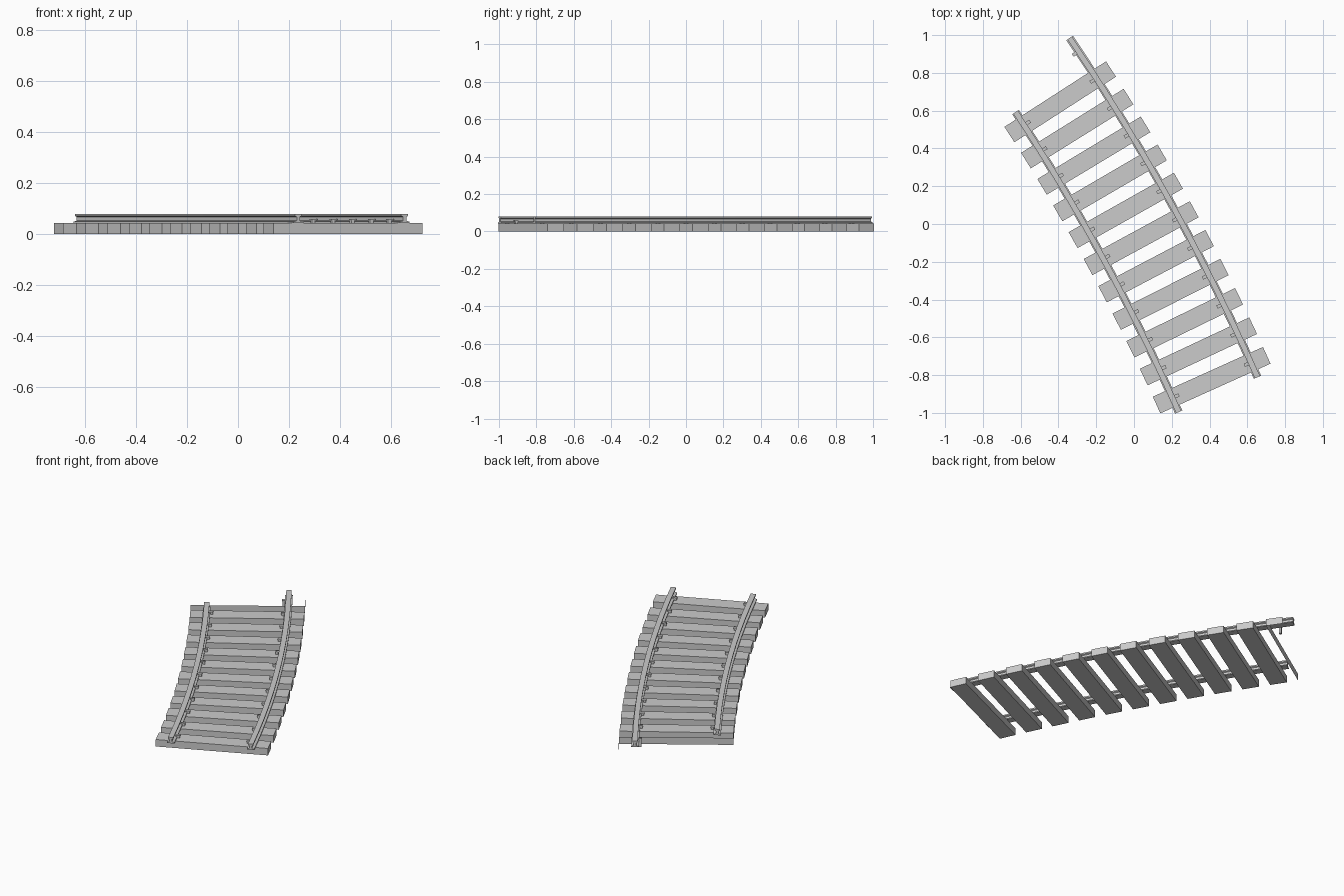
import bpy, bmesh, math

if "Cube" in bpy.data.objects:
    bpy.data.objects.remove(bpy.data.objects["Cube"])

# Track follows a gentle arc: polar layout (radius r, angle a) about CENTRE
R = 11.27
STEP = 0.0149                      # angle between sleepers
A0 = math.radians(24.28)           # angle of the first sleeper
CX, CY = -9.862, -5.461
HALF_GAUGE = 0.228


def frame(a, r, t, z):
    """Point at radius r on angle a, moved t along the track."""
    c, s = math.cos(a), math.sin(a)
    return (CX + r * c - t * s, CY + r * s + t * c, z)


def make(name, bm):
    bmesh.ops.recalc_face_normals(bm, faces=bm.faces)
    me = bpy.data.meshes.new(name)
    bm.to_mesh(me)
    bm.free()
    ob = bpy.data.objects.new(name, me)
    bpy.context.collection.objects.link(ob)
    return ob


def box(bm, a, r0, r1, t0, t1, z0, z1):
    v = [bm.verts.new(frame(a, r, t, z))
         for z in (z0, z1) for r, t in ((r0, t0), (r1, t0), (r1, t1), (r0, t1))]
    for f in ((3, 2, 1, 0), (4, 5, 6, 7), (0, 1, 5, 4), (1, 2, 6, 5), (2, 3, 7, 6), (3, 0, 4, 7)):
        bm.faces.new([v[i] for i in f])


# Wooden sleepers
HL, HW, TOP = 0.32, 0.0485, 0.043
for i in range(11):
    bm = bmesh.new()
    box(bm, A0 + i * STEP, R - HL, R + HL, -HW, HW, 0, TOP)
    make(f"sleeper_{i + 1}", bm)

# Unfinished last sleeper: only its inner side and one end board
bm = bmesh.new()
a = A0 + 11 * STEP
lo, hi = [[bm.verts.new(frame(a, r, t, z))
           for r, t in ((R - HL, -HW), (R + HL, -HW), (R + HL, HW))] for z in (0, TOP)]
for k in range(2):
    bm.faces.new((lo[k], lo[k + 1], hi[k + 1], hi[k]))
make("sleeper_end_boards", bm)

# Rails: flanged profile swept along the arc, one section per sleeper
half = [(0.021, 0.043), (0.021, 0.049), (0.007, 0.053), (0.007, 0.068), (0.015, 0.072), (0.015, 0.08)]
profile = half + [(-x, z) for x, z in reversed(half)]


def rail(name, radius, sections):
    bm = bmesh.new()
    rings = [[bm.verts.new(frame(A0 + (k - 0.5) * STEP, radius + x, 0, z)) for x, z in profile]
             for k in range(sections + 1)]
    n = len(profile)
    for p, q in zip(rings, rings[1:]):
        for j in range(n):
            bm.faces.new((p[j], p[(j + 1) % n], q[(j + 1) % n], q[j]))
    bm.faces.new(rings[0])
    bm.faces.new(rings[-1])
    make(name, bm)


rail("left_rail", R - HALF_GAUGE, 11)
rail("right_rail", R + HALF_GAUGE, 12)

# Spikes on the inner side of each rail, heads hooked over the flange
for name, side, count in (("left_spikes", -1, 11), ("right_spikes", 1, 12)):
    bm = bmesh.new()
    for i in range(count):
        a = A0 + i * STEP
        shaft = sorted(R + side * (HALF_GAUGE - d) for d in (0.022, 0.036))
        head = sorted(R + side * (HALF_GAUGE - d) for d in (0.013, 0.038))
        box(bm, a, *shaft, -0.007, 0.007, 0.008, 0.053)
        box(bm, a, *head, -0.009, 0.009, 0.053, 0.06)
    make(name, bm)
